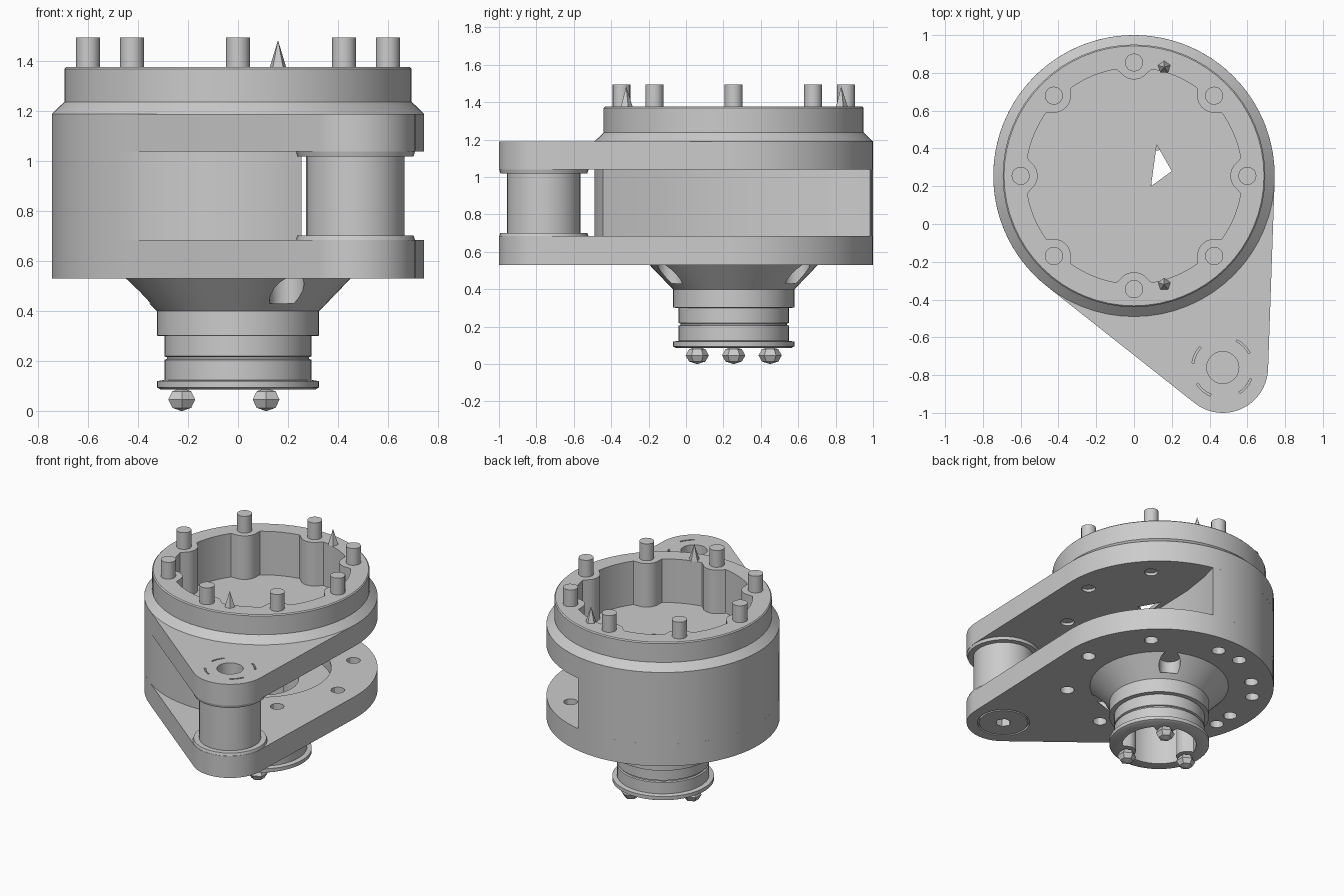
import bpy, bmesh, math
from math import sin, cos, pi, radians
from mathutils import Vector

if "Cube" in bpy.data.objects:
    bpy.data.objects.remove(bpy.data.objects["Cube"])

AX, AY = 0.0, 0.255          # main axis
PX, PY = 0.47, -0.76         # pivot axis
R, PR = 0.745, 0.24          # housing and lug radii


def finish(name, bm):
    bmesh.ops.recalc_face_normals(bm, faces=bm.faces)
    me = bpy.data.meshes.new(name)
    bm.to_mesh(me)
    bm.free()
    ob = bpy.data.objects.new(name, me)
    bpy.context.collection.objects.link(ob)
    return ob


def prism(name, pts, z0, z1):
    """Extrude a flat outline from z0 to z1."""
    bm = bmesh.new()
    f = bm.faces.new([bm.verts.new((x, y, z0)) for x, y in pts])
    ext = bmesh.ops.extrude_face_region(bm, geom=[f])
    bmesh.ops.translate(bm, vec=(0, 0, z1 - z0),
                        verts=[v for v in ext["geom"] if isinstance(v, bmesh.types.BMVert)])
    return finish(name, bm)


def arc(x, y, r, a0, a1, n):
    return [(x + r * cos(a0 + (a1 - a0) * i / n), y + r * sin(a0 + (a1 - a0) * i / n))
            for i in range(n + 1)]


def disc(name, x, y, r, z0, z1, n=24):
    return prism(name, arc(x, y, r, 0, 2 * pi, n)[:-1], z0, z1)


def lathe(name, x, y, prof, n=64):
    """Solid of revolution from (radius, z) pairs, capped at both ends."""
    bm = bmesh.new()
    rings = [[bm.verts.new((x + r * cos(2 * pi * i / n), y + r * sin(2 * pi * i / n), z))
              for i in range(n)] for r, z in prof]
    for a, b in zip(rings, rings[1:]):
        for i in range(n):
            bm.faces.new((a[i], a[(i + 1) % n], b[(i + 1) % n], b[i]))
    bm.faces.new(rings[0])
    bm.faces.new(rings[-1])
    return finish(name, bm)


def lobed(r, rc, rl, angles, n=192):
    """Round opening of radius r with lobes of radius rl pushing in at distance rc."""
    pts = []
    for i in range(n):
        t, d = 2 * pi * i / n, r
        for a in angles:
            k = rl ** 2 - (rc * sin(t - a)) ** 2
            if k > 0 and cos(t - a) > 0:
                d = min(d, rc * cos(t - a) - math.sqrt(k))
        pts.append((AX + d * cos(t), AY + d * sin(t)))
    return pts


def cut(ob, *cutters):
    for c in cutters:
        c.hide_render = True
        m = ob.modifiers.new("cut", "BOOLEAN")
        m.operation, m.solver, m.object = "DIFFERENCE", "EXACT", c
        bpy.context.view_layer.objects.active = ob
        bpy.ops.object.modifier_apply(modifier=m.name)
        bpy.data.objects.remove(c)


def at(r, a):
    return AX + r * cos(a), AY + r * sin(a)


# Teardrop outline: large circle and lug circle joined by tangents
d = Vector((PX - AX, PY - AY))
ang, half = math.atan2(d.y, d.x), math.acos((R - PR) / d.length)
teardrop = (arc(AX, AY, R, ang + half, ang - half + 2 * pi, 64)
            + arc(PX, PY, PR, ang - half, ang + half, 20))

EIGHT = [k * pi / 4 for k in range(8)]
THREE = [pi / 3, pi, -pi / 3]
cavity = lobed(0.572, 0.6, 0.09, EIGHT)
bore = lobed(0.24, 0.235, 0.07, THREE, 96)
holes = [at(0.6, a) for a in EIGHT]
small = [at(0.62, radians(a)) for a in (107, 153, 193)]

# Upper plate with open cavity, floor opening, screw holes and pivot hole
upper = prism("upper_plate", teardrop, 1.04, 1.19)
cut(upper, prism("c", cavity, 1.07, 1.3),
    prism("c", [(0.09, 0.2), (0.2, 0.28), (0.12, 0.42)], 1.0, 1.1),
    disc("c", PX, PY, 0.085, 0.9, 1.3))
for a in (0, 45, -45):
    cut(upper, disc("c", *at(0.6, radians(a)), 0.045, 1.0, 1.06, 12))
for s in (0.5, 2.4, 3.7, 5.3):       # engraved arcs round the pivot
    cut(upper, prism("c", arc(PX, PY, 0.165, s, s + 0.6, 6)
                     + arc(PX, PY, 0.155, s + 0.6, s, 6), 1.17, 1.25))

# Flanged top ring
ring = lathe("top_ring", AX, AY, [(R, 1.19), (0.695, 1.238), (0.695, 1.37), (0.688, 1.377)])
cut(ring, prism("c", cavity, 1.1, 1.5))

# Lower plate with pocket, bore and screw holes
lower = prism("lower_plate", teardrop, 0.53, 0.685)
cut(lower, disc("c", AX, AY, 0.45, 0.6, 0.8, 48), prism("c", bore, 0.4, 0.8))
for x, y in holes:
    cut(lower, disc("c", x, y, 0.045, 0.4, 0.8, 12))
for x, y in small:
    cut(lower, disc("c", x, y, 0.045, 0.4, 0.6, 12))
cut(lower, prism("c", arc(PX, PY, 0.05, 0, 2 * pi, 6)[:-1], 0.4, 0.6))
groove = disc("c", PX, PY, 0.17, 0.5, 0.545, 32)
cut(groove, disc("c", PX, PY, 0.158, 0.4, 0.6, 32))
cut(lower, groove)

# Housing wall between the plates, hollowed on the open side
wall = prism("middle_wall", arc(AX, AY, R, radians(78), radians(290), 48)
             + [(0.15, -0.15), (0.1, 0.1), (0.08, 0.35), (0.09, 0.65), (0.12, 0.85)],
             0.685, 1.04)

# Pivot post and pads
post = disc("pivot_post", PX, PY, 0.197, 0.68, 1.05, 32)
cut(post, disc("c", PX, PY, 0.085, 0.95, 1.2))
pads = [lathe("upper_pivot_pad", PX, PY, [(0.239, 1.042), (0.233, 1.02)], 32),
        lathe("lower_pivot_pad", PX, PY, [(0.233, 0.702), (0.239, 0.683)], 32)]
cut(pads[0], disc("c", PX, PY, 0.085, 0.95, 1.2))

# Stepped neck with bore and screw pockets
neck = lathe("neck", AX, AY, [(0.31, 0.087), (0.325, 0.095), (0.325, 0.12), (0.295, 0.125),
                              (0.295, 0.205), (0.285, 0.209), (0.285, 0.216), (0.295, 0.22),
                              (0.295, 0.3), (0.325, 0.302), (0.325, 0.4), (0.45, 0.53)], 48)
cut(neck, prism("c", bore, 0.0, 0.8))
for a in THREE:
    cut(neck, disc("c", *at(0.39, a), 0.07, 0.43, 0.6, 16))

# Pegs and pointed pins on the ring
pegs = [disc("peg", *at(0.6, a), 0.048, 1.3, 1.495, 16) for a in EIGHT]
for y in (0.83, -0.32):
    bm = bmesh.new()
    bmesh.ops.create_cone(bm, cap_ends=True, segments=5, radius1=0.035, radius2=0, depth=0.11)
    bmesh.ops.translate(bm, verts=bm.verts, vec=(0.16, y, 1.43))
    finish("pointed_pin", bm)

# Faceted feet under the neck
for a in THREE:
    bm = bmesh.new()
    bmesh.ops.create_uvsphere(bm, u_segments=6, v_segments=4, radius=0.062)
    bmesh.ops.scale(bm, verts=bm.verts, vec=(1, 1, 0.75))
    bmesh.ops.translate(bm, verts=bm.verts, vec=(*at(0.225, a), 0.0465))
    finish("foot", bm)

# Smooth the round parts, keeping edges sharp
bpy.ops.object.select_all(action="DESELECT")
for ob in [upper, ring, lower, wall, post, neck] + pads + pegs:
    ob.select_set(True)
bpy.context.view_layer.objects.active = upper
bpy.ops.object.shade_smooth_by_angle(angle=radians(30))
